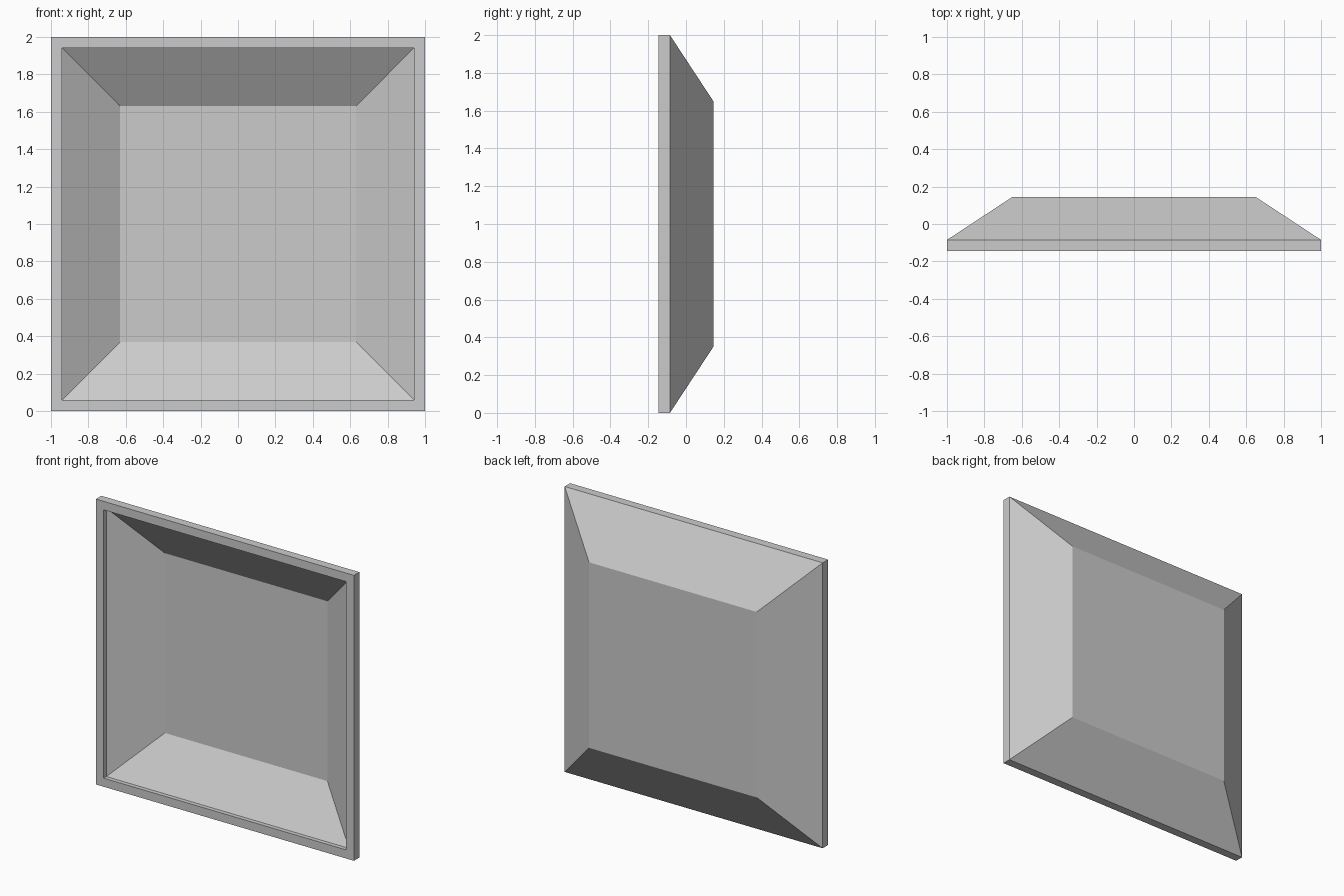
import bpy
import bmesh

cube = bpy.data.objects.get("Cube")
if cube:
    bpy.data.objects.remove(cube, do_unlink=True)

# Single plain grey finish
grey = bpy.data.materials.new("plain_grey")
grey.use_nodes = True
colour = (0.6, 0.6, 0.6, 1.0)
grey.diffuse_color = colour
grey.node_tree.nodes["Principled BSDF"].inputs["Base Color"].default_value = colour

# Cross-section as (half width, depth): inner floor, wall, lip, rim, outer slope, back
PROFILE = [
    (0.63, 0.09),
    (0.94, -0.115),
    (0.94, -0.145),
    (1.0, -0.145),
    (1.0, -0.085),
    (0.65, 0.145),
]


def square_ring(bm, half, y):
    """Four corners of an upright square centred at height 1."""
    corners = ((-1, -1), (1, -1), (1, 1), (-1, 1))
    return [bm.verts.new((sx * half, y, 1 + sz * half)) for sx, sz in corners]


# Hollow tapered tray, lofted through the square rings
bm = bmesh.new()
rings = [square_ring(bm, half, y) for half, y in PROFILE]
for a, b in zip(rings, rings[1:]):
    for i in range(4):
        j = (i + 1) % 4
        bm.faces.new((a[i], a[j], b[j], b[i]))
bm.faces.new(rings[0])
bm.faces.new(rings[-1])
bmesh.ops.recalc_face_normals(bm, faces=bm.faces)

mesh = bpy.data.meshes.new("tapered_tray")
bm.to_mesh(mesh)
bm.free()
mesh.materials.append(grey)
tray = bpy.data.objects.new("tapered_tray", mesh)
bpy.context.collection.objects.link(tray)
